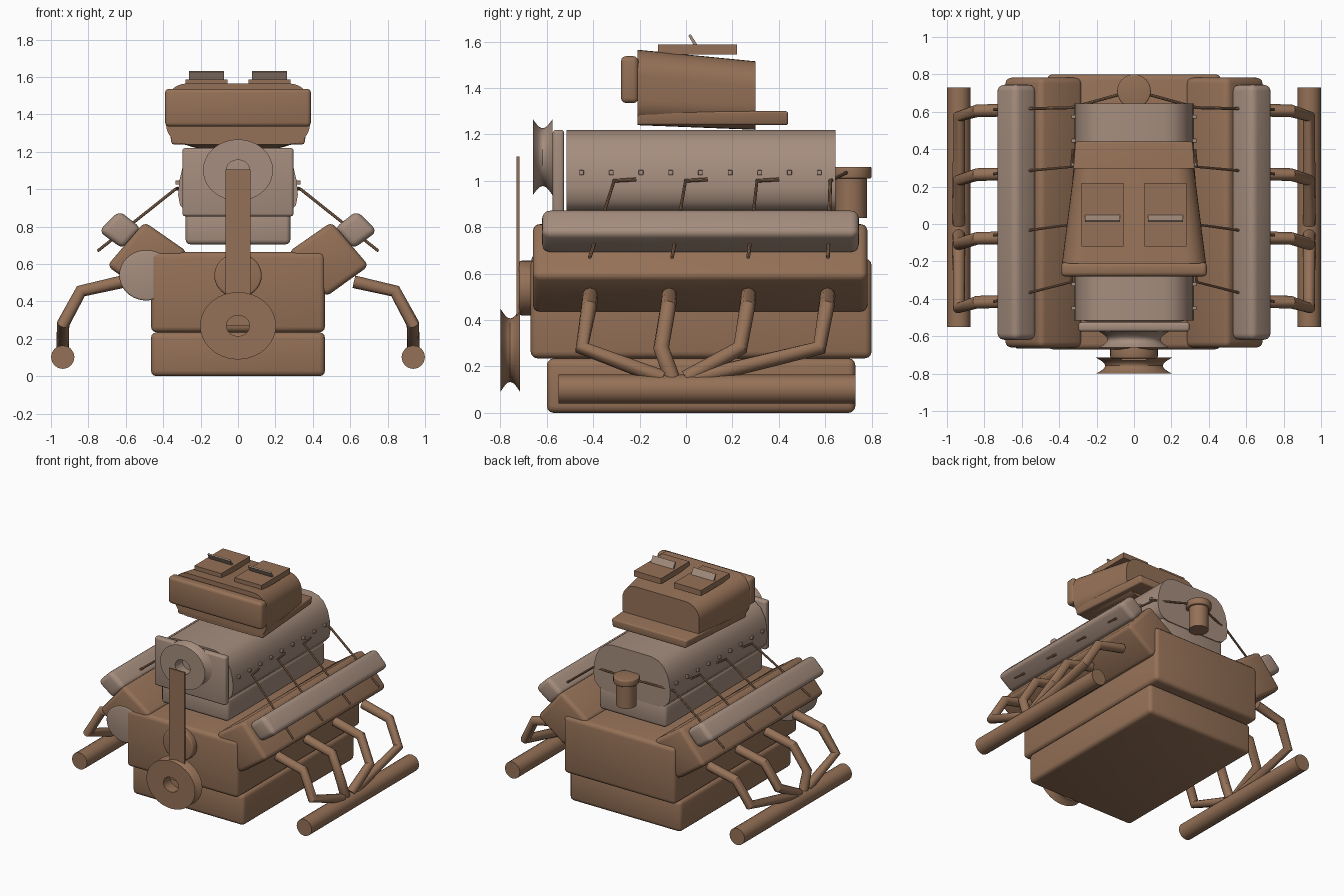
import bpy, bmesh, math
from mathutils import Vector

if "Cube" in bpy.data.objects:
    bpy.data.objects.remove(bpy.data.objects["Cube"])

def material(name, rgb):
    m = bpy.data.materials.new(name)
    m.diffuse_color = (*rgb, 1)
    m.use_nodes = True
    m.node_tree.nodes["Principled BSDF"].inputs["Base Color"].default_value = m.diffuse_color
    return m

BROWN = material("brown metal", (0.30, 0.165, 0.095))
LIGHT = material("pale metal", (0.38, 0.27, 0.21))

def finish(ob, mat, bevel=0, segs=3):
    ob.data.materials.clear()
    ob.data.materials.append(mat)
    bpy.ops.object.select_all(action='DESELECT')
    ob.select_set(True)
    bpy.context.view_layer.objects.active = ob
    if bevel:
        b = ob.modifiers.new("bevel", 'BEVEL')
        b.width, b.segments, b.limit_method = bevel, segs, 'ANGLE'
        bpy.ops.object.modifier_apply(modifier="bevel")
    bpy.ops.object.shade_smooth_by_angle(angle=math.radians(35))
    return ob

def loft(name, rings, mat, bevel=0, closed=False, segs=3):
    """Skin matching rings of points, capped unless closed into a loop."""
    bm = bmesh.new()
    vs = [[bm.verts.new(p) for p in r] for r in rings]
    n = len(rings[0])
    for a, b in zip(vs, vs[1:] + ([vs[0]] if closed else [])):
        for i in range(n):
            bm.faces.new((a[i], a[(i+1) % n], b[(i+1) % n], b[i]))
    if not closed:
        bm.faces.new(vs[0])
        bm.faces.new(vs[-1])
    bmesh.ops.recalc_face_normals(bm, faces=bm.faces)
    me = bpy.data.meshes.new(name)
    bm.to_mesh(me)
    bm.free()
    ob = bpy.data.objects.new(name, me)
    bpy.context.collection.objects.link(ob)
    return finish(ob, mat, bevel, segs)

def prism(name, pts, y0, y1, mat, bevel=0, segs=3):
    return loft(name, [[(x, y, z) for x, z in pts] for y in (y0, y1)], mat, bevel, segs=segs)

def box(name, x0, x1, y0, y1, z0, z1, mat, bevel=0):
    return prism(name, [(x0, z0), (x1, z0), (x1, z1), (x0, z1)], y0, y1, mat, bevel)

def disc(name, x, z, rx, rz, y0, y1, mat, bevel=0):
    pts = [(x + rx*math.cos(i*math.tau/40), z + rz*math.sin(i*math.tau/40)) for i in range(40)]
    return prism(name, pts, y0, y1, mat, bevel)

def upright(name, x, y, r, z0, z1, mat, bevel=0):
    bpy.ops.mesh.primitive_cylinder_add(vertices=32, radius=r, depth=z1-z0, location=(x, y, (z0+z1)/2))
    ob = bpy.context.object
    ob.name = name
    return finish(ob, mat, bevel)

def tube(name, pts, r, mat, res=4):
    cu = bpy.data.curves.new(name, 'CURVE')
    cu.dimensions, cu.bevel_depth, cu.bevel_resolution = '3D', r, res
    cu.use_fill_caps = True
    sp = cu.splines.new('POLY')
    sp.points.add(len(pts) - 1)
    for p, q in zip(sp.points, pts):
        p.co = (*q, 1)
    ob = bpy.data.objects.new(name, cu)
    bpy.context.collection.objects.link(ob)
    bpy.ops.object.select_all(action='DESELECT')
    ob.select_set(True)
    bpy.context.view_layer.objects.active = ob
    bpy.ops.object.convert(target='MESH')
    return finish(bpy.context.object, mat)

def pulley(name, z, rx, rz, hole, y0, y1, mat):
    """Grooved wheel with a through hole."""
    rings = []
    prof = [(1 - 0.24*math.sin(math.pi*t/8), y0 + (y1-y0)*t/8) for t in range(9)]
    prof += [(hole/rx, y1), (hole/rx, y0)]
    for k, y in prof:
        rings.append([(k*rx*math.cos(i*math.tau/48), y, z + k*rz*math.sin(i*math.tau/48)) for i in range(48)])
    return loft(name, rings, mat, closed=True)

def round_rect(hx, z0, z1, r, y):
    pts = []
    for cx, cz, a0 in ((hx-r, z1-r, 0), (r-hx, z1-r, 90), (r-hx, z0+r, 180), (hx-r, z0+r, 270)):
        for k in range(9):
            a = math.radians(a0 + k*90/8)
            pts.append((cx + r*math.cos(a), y, cz + r*math.sin(a)))
    return pts

# Lower body
box("oil_pan", -0.465, 0.465, -0.60, 0.73, 0, 0.235, BROWN, 0.03)
box("engine_block", -0.465, 0.465, -0.67, 0.80, 0.235, 0.665, BROWN, 0.03)

# Manifold base and blower
box("manifold_base", -0.28, 0.28, -0.52, 0.64, 0.705, 0.88, LIGHT, 0.025)
half = [(0.22, 0.86), (0.275, 0.875), (0.31, 0.915), (0.32, 0.97), (0.315, 1.04),
        (0.298, 1.11), (0.265, 1.17), (0.22, 1.205), (0.16, 1.22)]
prism("blower_case", half + [(-x, z) for x, z in reversed(half)], -0.515, 0.645, LIGHT)
box("blower_front_plate", -0.297, 0.297, -0.575, -0.525, 0.855, 1.22, LIGHT, 0.015)

# Pulleys, belt and front accessories
pulley("blower_pulley", 1.102, 0.187, 0.164, 0.062, -0.66, -0.575, LIGHT)
pulley("crank_pulley", 0.27, 0.203, 0.18, 0.062, -0.80, -0.715, BROWN)
disc("water_pump_hub", 0, 0.538, 0.127, 0.118, -0.72, -0.65, BROWN, 0.012)
box("drive_belt", -0.066, 0.066, -0.73, -0.718, 0.27, 1.105, BROWN)
disc("alternator", -0.49, 0.54, 0.145, 0.135, -0.665, -0.45, LIGHT, 0.01)

# Distributor
upright("distributor_body", 0, 0.71, 0.07, 0.84, 1.01, BROWN)
upright("distributor_cap", 0, 0.71, 0.09, 1.01, 1.06, BROWN, 0.008)

# Air scoop
loft("scoop_body", [round_rect(0.385, 1.24, 1.565, 0.11, -0.21),
                    round_rect(0.32, 1.22, 1.515, 0.11, 0.30)], BROWN)
box("scoop_mouth", -0.39, 0.39, -0.28, -0.205, 1.335, 1.537, BROWN, 0.022)
loft("scoop_base", [[(-hx, y, 1.24), (hx, y, 1.24), (hx+0.01, y, 1.30), (-hx-0.01, y, 1.30)]
                    for hx, y in ((0.355, -0.21), (0.305, 0.44))], BROWN, 0.01)

for s, side in ((1, "right"), (-1, "left")):
    # Cylinder head and valve cover
    prism(side + "_cylinder_head", [(s*x, z) for x, z in
          ((0.50, 0.825), (0.70, 0.59), (0.47, 0.425), (0.27, 0.665))], -0.66, 0.782, BROWN, 0.03)
    prism(side + "_valve_cover", [(s*x, z) for x, z in
          ((0.635, 0.885), (0.745, 0.775), (0.615, 0.68), (0.515, 0.79))], -0.62, 0.745, LIGHT, 0.035, 4)

    # Scoop hatch and flap
    box(side + "_scoop_hatch", *sorted((s*0.055, s*0.28)), -0.12, 0.22, 1.545, 1.587, BROWN)
    loft(side + "_hatch_flap", [[(s*x, 0.035, 1.582), (s*x, 0.048, 1.588), (s*x, 0.02, 1.632), (s*x, 0.01, 1.626)]
                                for x in (0.075, 0.262)], LIGHT)

    # Blower side bolts
    for i in range(9):
        y = -0.45 + i*0.128
        box(side + "_blower_bolt", *sorted((s*0.30, s*0.335)), y-0.01, y+0.01, 1.025, 1.046, LIGHT, 0.003)

    # Exhaust collector
    tube(side + "_collector", [(s*0.937, -0.55, 0.102), (s*0.937, 0.73, 0.102)], 0.0625, BROWN, 6)

    # Header pipes and plug wires, one per cylinder
    for i, end in enumerate((-0.10, -0.06, 0.0, 0.04)):
        y = -0.413 + i*0.341
        tube(side + "_header_pipe", [(s*0.62, y, 0.505), (s*0.84, y-0.005, 0.455),
             (s*0.935, y-0.035, 0.28), (s*0.937, end, 0.15)], 0.034, BROWN)
        top = -0.31 + i*0.308
        start = (s*0.05, 0.70, 1.04) if i == 3 else (s*0.325, top+0.095, 1.006)
        if i == 3:
            top = 0.622
        low = (-0.415, -0.06, 0.268, 0.612)[i]
        tube(side + "_plug_wire", [start, (s*0.335, top, 1.0), (s*0.75, low, 0.67)], 0.008, BROWN, 2)
